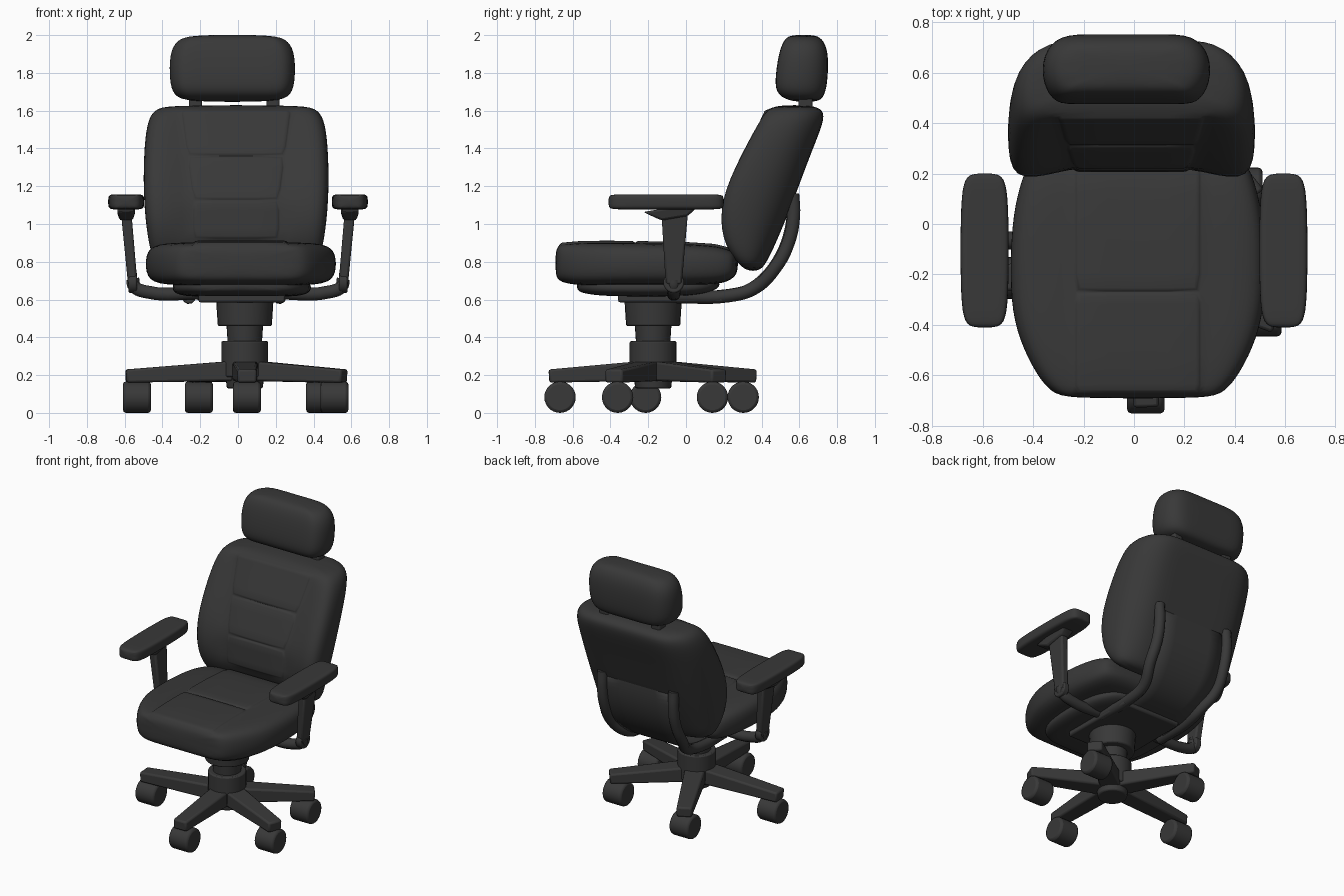
import bpy, bmesh, math
from mathutils import Vector

if "Cube" in bpy.data.objects:
    bpy.data.objects.remove(bpy.data.objects["Cube"])

charcoal = bpy.data.materials.new("charcoal")
charcoal.use_nodes = True
COLOUR = (0.04, 0.04, 0.04, 1)
charcoal.diffuse_color = COLOUR
charcoal.node_tree.nodes["Principled BSDF"].inputs["Base Color"].default_value = COLOUR


def finish(name, bm, bevel=0, subdivide=0):
    """Turn a bmesh into a shaded object with the usual modifiers."""
    mesh = bpy.data.meshes.new(name)
    bm.to_mesh(mesh)
    bm.free()
    mesh.materials.append(charcoal)
    obj = bpy.data.objects.new(name, mesh)
    bpy.context.collection.objects.link(obj)
    bpy.ops.object.select_all(action='DESELECT')
    obj.select_set(True)
    bpy.context.view_layer.objects.active = obj
    bpy.ops.object.shade_smooth_by_angle(angle=math.radians(180 if subdivide else 40))
    if bevel:
        mod = obj.modifiers.new("bevel", 'BEVEL')
        mod.width, mod.segments = bevel, 2
    if subdivide:
        mod = obj.modifiers.new("subdivision", 'SUBSURF')
        mod.levels = mod.render_levels = subdivide
    return obj


def cushion(name, levels, place, cx=0, seam=0.25, flare=0, shoulder=0.85,
            waist=1.0, rear=0.8, panels=()):
    """Loft rounded sections: each level is (position, half width, face, rear, dip)."""
    bm = bmesh.new()
    crease = bm.edges.layers.float.new("crease_edge")
    rings = []
    for s, w, a, b, dip in levels:
        t = b - a
        sm = min(seam + flare * max(0, s - 1.125), 0.8 * w)
        half = [(sm, a + dip), (shoulder * w, a), (w, a + 0.28 * t),
                (waist * w, a + 0.7 * t), (rear * w, b), (0.4 * w, b)]
        ring = half + [(-x, d) for x, d in reversed(half)]
        rings.append([bm.verts.new(place(cx + x, d, s)) for x, d in ring])
    n = len(rings[0])
    centre = []
    for lo, hi in zip(rings, rings[1:]):
        for i in range(n):
            j = (i + 1) % n
            f = bm.faces.new((lo[i], lo[j], hi[j], hi[i]))
        centre.append(f)
    bm.faces.new(rings[0])
    bm.faces.new(rings[-1])
    bmesh.ops.recalc_face_normals(bm, faces=bm.faces)
    # Raised centre panels with crisp stitched edges
    for first, last in panels:
        rim = bmesh.ops.inset_region(bm, faces=centre[first:last], thickness=0.012,
                                     depth=0.01, use_even_offset=True)["faces"]
        for f in rim:
            for e in f.edges:
                e[crease] = 0.9
    return finish(name, bm, subdivide=2)


def upright(x, d, s):
    return (x, d, s)


def flat(x, d, s):
    return (x, s, d)


def beam(name, a, b, size_a, size_b, bevel=0.012):
    """Tapered bar from a to b; sizes are (sideways, other) widths."""
    a, b = Vector(a), Vector(b)
    axis = (b - a).normalized()
    ref = Vector((0, 1, 0)) if abs(axis.z) > 0.8 else Vector((0, 0, 1))
    side = axis.cross(ref).normalized()
    other = side.cross(axis)
    bm = bmesh.new()
    ends = [[bm.verts.new(p + side * (sx * w / 2) + other * (sy * h / 2))
             for sx, sy in ((-1, -1), (1, -1), (1, 1), (-1, 1))]
            for p, (w, h) in ((a, size_a), (b, size_b))]
    for i in range(4):
        j = (i + 1) % 4
        bm.faces.new((ends[0][i], ends[0][j], ends[1][j], ends[1][i]))
    bm.faces.new(ends[0])
    bm.faces.new(ends[1])
    bmesh.ops.recalc_face_normals(bm, faces=bm.faces)
    return finish(name, bm, bevel=bevel)


def cylinder(name, centre, r1, r2, depth, axis='Z', bevel=0.008):
    bm = bmesh.new()
    bmesh.ops.create_cone(bm, cap_ends=True, segments=28, radius1=r1, radius2=r2, depth=depth)
    if axis == 'X':
        for v in bm.verts:
            v.co = Vector((v.co.z, v.co.y, -v.co.x))
    bmesh.ops.translate(bm, verts=bm.verts, vec=centre)
    return finish(name, bm, bevel=bevel)


def tube(name, points, radius):
    """Smooth round rod through the points."""
    curve = bpy.data.curves.new(name, 'CURVE')
    curve.dimensions = '3D'
    curve.bevel_depth, curve.bevel_resolution = radius, 3
    curve.resolution_u, curve.use_fill_caps = 5, True
    spline = curve.splines.new('BEZIER')
    spline.bezier_points.add(len(points) - 1)
    for bp, p in zip(spline.bezier_points, points):
        bp.co = p
        bp.handle_left_type = bp.handle_right_type = 'AUTO'
    curve.materials.append(charcoal)
    obj = bpy.data.objects.new(name, curve)
    bpy.context.collection.objects.link(obj)
    return obj


# Seat cushion
cushion("seat", [(-0.692, 0.27, 0.86, 0.73, 0), (-0.67, 0.35, 0.89, 0.69, 0),
                 (-0.56, 0.425, 0.9, 0.675, 0), (-0.42, 0.485, 0.902, 0.675, 0),
                 (-0.27, 0.508, 0.9, 0.675, 0), (0.0, 0.503, 0.895, 0.675, 0),
                 (0.15, 0.47, 0.885, 0.68, 0), (0.23, 0.44, 0.865, 0.695, 0),
                 (0.277, 0.39, 0.835, 0.74, 0)],
        flat, cx=0.015, shoulder=0.92, rear=0.92, panels=((1, 4), (4, 7)))

# Backrest with forward side bolsters
cushion("backrest", [(0.75, 0.38, 0.32, 0.39, 0), (0.80, 0.445, 0.255, 0.43, 0.02),
                     (0.92, 0.475, 0.165, 0.485, 0.05), (1.125, 0.498, 0.148, 0.57, 0.075),
                     (1.36, 0.497, 0.265, 0.655, 0.05), (1.54, 0.48, 0.37, 0.73, 0.03),
                     (1.605, 0.44, 0.42, 0.73, 0.01), (1.63, 0.37, 0.49, 0.66, 0)],
        upright, cx=-0.01, seam=0.23, flare=0.13, shoulder=0.93, waist=0.97, rear=0.72,
        panels=((2, 3), (3, 4), (4, 6)))

# Headrest on two posts
cushion("headrest", [(1.645, 0.24, 0.57, 0.70, 0), (1.68, 0.315, 0.48, 0.735, 0),
                     (1.76, 0.335, 0.47, 0.75, 0), (1.9, 0.335, 0.49, 0.755, 0),
                     (1.97, 0.3, 0.515, 0.73, 0), (2.003, 0.23, 0.55, 0.69, 0)],
        upright, cx=-0.03, seam=0.2)
for x in (-0.225, 0.185):
    beam("headrest_post", (x, 0.63, 1.56), (x, 0.635, 1.7), (0.07, 0.075), (0.07, 0.075))

# Armrests: pad, flared bracket, post, elbow and crossbar
for side, label in ((1, "left"), (-1, "right")):
    cx = side * 0.592
    cushion(label + "_arm_pad", [(-0.412, 0.05, 1.15, 1.085, 0), (-0.385, 0.086, 1.157, 1.077, 0),
                                 (-0.25, 0.096, 1.157, 1.077, 0), (0.04, 0.096, 1.157, 1.077, 0),
                                 (0.175, 0.086, 1.157, 1.077, 0), (0.202, 0.05, 1.15, 1.085, 0)],
            flat, cx=cx, seam=0.05, shoulder=0.95, rear=0.95)
    beam(label + "_arm_bracket", (cx, -0.07, 1.09), (cx, -0.06, 1.03), (0.1, 0.32), (0.07, 0.14))
    beam(label + "_arm_post", (cx, -0.06, 1.06), (cx - side * 0.035, -0.065, 0.68),
         (0.055, 0.14), (0.05, 0.085))
    cylinder(label + "_arm_elbow", (cx - side * 0.035, -0.065, 0.69), 0.055, 0.055, 0.045, 'X')
    tube(label + "_arm_crossbar", [(cx - side * dx, -0.065, z) for dx, z in
                                   ((0.035, 0.71), (0.043, 0.67), (0.1, 0.642), (0.4, 0.635))], 0.036)

# Curved back support: two ribs with a plate between
support = [(0.565, 1.16), (0.57, 1.05), (0.545, 0.91), (0.47, 0.765),
           (0.36, 0.66), (0.22, 0.62), (-0.05, 0.615)]
for side in (-1, 1):
    tube("back_rib", [(side * (0.28 if z > 0.7 else 0.24) - 0.02, y, z) for y, z in support], 0.036)
bm = bmesh.new()
rows = [[bm.verts.new((s * (0.28 if z > 0.7 else 0.24) - 0.02, y - 0.015, z)) for s in (-1, 1)]
        for y, z in support]
for (a, b), (c, d) in zip(rows, rows[1:]):
    bm.faces.new((a, b, d, c))
plate = finish("back_plate", bm, subdivide=2)
solid = plate.modifiers.new("thickness", 'SOLIDIFY')
solid.thickness, solid.offset = 0.035, 0

# Seat pan and tilt mechanism
cushion("seat_pan", [(-0.58, 0.2, 0.7, 0.65, 0), (-0.54, 0.29, 0.7, 0.63, 0),
                     (-0.4, 0.37, 0.7, 0.615, 0), (0.0, 0.37, 0.7, 0.615, 0),
                     (0.12, 0.3, 0.7, 0.635, 0), (0.18, 0.22, 0.7, 0.665, 0)],
        flat, cx=0.02, shoulder=0.95, rear=0.85)
beam("tilt_mechanism", (0.02, -0.36, 0.61), (0.02, 0.2, 0.61), (0.46, 0.05), (0.46, 0.05))

# Centre column
CX, CY = 0.036, -0.174
for name, low, high, r1, r2 in (("column_shroud", 0.46, 0.6, 0.143, 0.152),
                                ("gas_lift", 0.36, 0.48, 0.09, 0.098),
                                ("hub", 0.19, 0.38, 0.124, 0.124),
                                ("hub_base", 0.13, 0.22, 0.095, 0.105)):
    cylinder(name, (CX, CY, (low + high) / 2), r1, r2, high - low)

# Five legs with casters
hub = Vector((CX, CY, 0.225))
for x, y in ((0.047, -0.667), (0.51, -0.362), (0.435, 0.14), (-0.207, 0.303), (-0.535, -0.214)):
    reach = (Vector((x, y, 0.195)) - Vector((CX, CY, 0.195))).normalized() * 0.058
    beam("leg", hub, Vector((x, y, 0.195)) + reach, (0.14, 0.11), (0.1, 0.07))
    cylinder("caster_stem", (x, y, 0.15), 0.03, 0.03, 0.1)
    cylinder("caster", (x, y, 0.083), 0.083, 0.083, 0.148, 'X', bevel=0.015)
